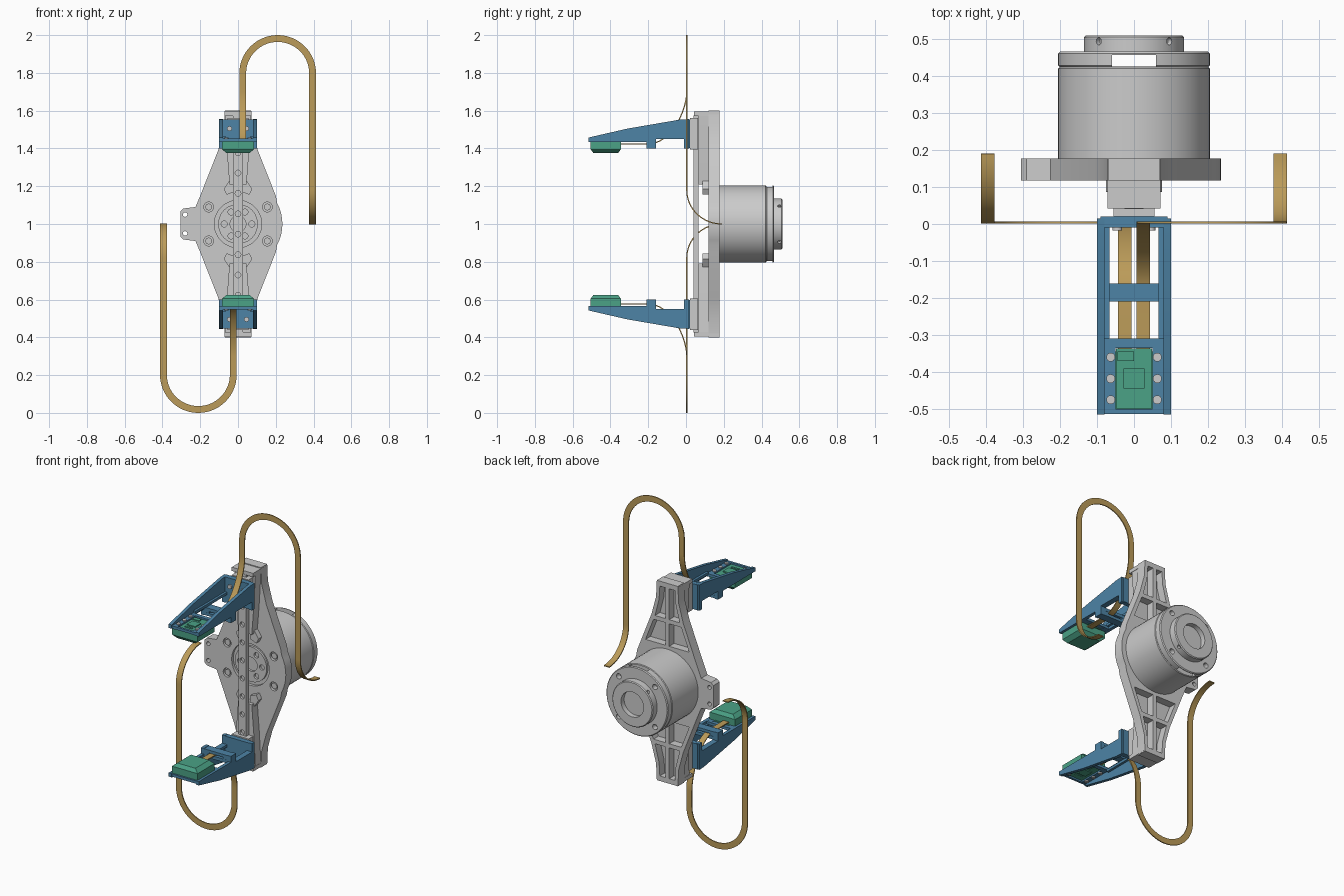
import bpy, bmesh
from math import sin, cos, pi, radians
from mathutils import Vector, Matrix

if "Cube" in bpy.data.objects:
    bpy.data.objects.remove(bpy.data.objects["Cube"])

# Everything is built around the jaw centre, then lifted to z = 1


def material(name, rgb):
    m = bpy.data.materials.new(name)
    m.diffuse_color = (*rgb, 1)
    m.use_nodes = True
    m.node_tree.nodes["Principled BSDF"].inputs["Base Color"].default_value = m.diffuse_color
    return m


BLUE = material("blue", (0.075, 0.23, 0.38))
GOLD = material("gold", (0.50, 0.33, 0.10))
GREEN = material("green", (0.07, 0.36, 0.24))


def prism(bm, pts, lo, hi, axis='y'):
    put = (lambda p, d: (p[0], d, p[1])) if axis == 'y' else (lambda p, d: (d, p[0], p[1]))
    a = [bm.verts.new(put(p, lo)) for p in pts]
    b = [bm.verts.new(put(p, hi)) for p in pts]
    bm.faces.new(a)
    bm.faces.new(b[::-1])
    for i in range(len(pts)):
        j = (i + 1) % len(pts)
        bm.faces.new((a[i], b[i], b[j], a[j]))


def box(bm, x0, x1, y0, y1, z0, z1):
    prism(bm, [(x0, z0), (x1, z0), (x1, z1), (x0, z1)], y0, y1)


def cyl(bm, x, z, r, y0, y1, n=24):
    prism(bm, [(x + r * cos(2 * pi * i / n), z + r * sin(2 * pi * i / n)) for i in range(n)], y0, y1)


def rod(bm, matrix, r, depth, n=16):
    bmesh.ops.create_cone(bm, cap_ends=True, segments=n, radius1=r, radius2=r, depth=depth, matrix=matrix)


def lathe(bm, profile, n=64):
    rings = []
    for r, y in profile:
        if r == 0:
            rings.append([bm.verts.new((0, y, 0))] * n)
        else:
            rings.append([bm.verts.new((r * cos(2 * pi * i / n), y, r * sin(2 * pi * i / n))) for i in range(n)])
    for p, q in zip(rings, rings[1:]):
        for i in range(n):
            j = (i + 1) % n
            bm.faces.new(list(dict.fromkeys((p[i], p[j], q[j], q[i]))))


def make(name, bm, mat=None, cut=None, twin=False):
    bmesh.ops.recalc_face_normals(bm, faces=bm.faces)
    me = bpy.data.meshes.new(name)
    bm.to_mesh(me)
    ob = bpy.data.objects.new(name, me)
    bpy.context.collection.objects.link(ob)
    if cut:
        tool = make(name + "_cutter", cut)
        tool.hide_render = True
        ob.location.z = 1
        mod = ob.modifiers.new("cut", 'BOOLEAN')
        mod.object, mod.solver = tool, 'EXACT'
        bpy.context.view_layer.update()
        me = bpy.data.meshes.new_from_object(ob.evaluated_get(bpy.context.evaluated_depsgraph_get()))
        ob.modifiers.clear()
        ob.data = me
        bpy.data.objects.remove(tool)
    if mat:
        me.materials.append(mat)
    me.shade_smooth()
    me.set_sharp_from_angle(angle=radians(30))
    ob.location.z = 1
    if twin:  # opposite jaw: half turn about the y axis
        other = bpy.data.objects.new(name + "_lower", me)
        other.location.z, other.rotation_euler.y = 1, pi
        bpy.context.collection.objects.link(other)
    return ob


new = bmesh.new

# Base plate with side tab, back pockets and screw recesses
arm = [(0.07, 0.6), (0.075, 0.5), (0.105, 0.39), (0.2, 0.15)]
arc = [(0.235 * cos(radians(a)), 0.235 * sin(radians(a))) for a in range(28, -29, -7)]
tab = [(-0.225, -0.09), (-0.29, -0.082), (-0.305, -0.067), (-0.305, 0.067), (-0.29, 0.082), (-0.225, 0.09)]
outline = (arm + arc + [(x, -z) for x, z in arm[::-1]] + [(-x, -z) for x, z in arm]
           + tab + [(-x, z) for x, z in arm[::-1]])
bm, cut = new(), new()
prism(bm, outline, 0.118, 0.177)
pockets = [[(0.012, 0.225), (0.145, 0.225), (0.092, 0.36), (0.012, 0.36)],
           [(0.012, 0.385), (0.082, 0.385), (0.055, 0.49), (0.05, 0.57), (0.012, 0.57)]]
for sx in (1, -1):
    for sz in (1, -1):
        for p in pockets:
            prism(cut, [(sx * x, sz * z) for x, z in p], 0.13, 0.2)
        cyl(cut, sx * 0.155, sz * 0.09, 0.026, 0.1, 0.135)
cyl(cut, 0, 0, 0.125, 0.1, 0.135, 48)
for z in (-0.05, 0.05):
    cyl(cut, -0.28, z, 0.012, 0.1, 0.2, 16)
make("base_plate", bm, cut=cut)

# Hub disc and plate screws
bm, cut = new(), new()
cyl(bm, 0, 0, 0.105, 0.122, 0.14, 48)
cyl(cut, 0, 0, 0.042, 0.11, 0.135)
for i in range(6):
    cyl(cut, 0.073 * cos(i * pi / 3), 0.073 * sin(i * pi / 3), 0.016, 0.11, 0.135, 16)
make("hub_disc", bm, cut=cut)
bm = new()
for sx in (1, -1):
    for sz in (1, -1):
        cyl(bm, sx * 0.155, sz * 0.09, 0.018, 0.122, 0.14, 16)
make("plate_screws", bm)

# Spine blocks, ear pads and sliding carriage, one set per jaw
bm = new()
prism(bm, [(0.045, 0.21), (0.06, 0.4), (0.07, 0.59), (-0.07, 0.59), (-0.06, 0.4), (-0.045, 0.21)], 0.066, 0.119)
box(bm, -0.071, 0.071, 0.042, 0.177, 0.572, 0.595)
make("spine", bm, twin=True)
bm = new()
for s in (1, -1):
    prism(bm, [(s * x, z) for x, z in [(0.02, 0.225), (0.045, 0.23), (0.075, 0.185), (0.06, 0.155), (0.02, 0.17)]],
          0.087, 0.119)
make("ear_pads", bm, twin=True)
bm = new()
box(bm, -0.056, 0.056, 0.02, 0.064, 0.395, 0.56)
make("carriage", bm, twin=True)

# Guide rail with countersunk holes
bm, cut = new(), new()
box(bm, -0.026, 0.026, 0.04, 0.067, -0.575, 0.575)
for i in range(10):
    cyl(cut, 0, -0.486 + 0.108 * i, 0.015, 0.03, 0.054, 16)
make("guide_rail", bm, cut=cut)

# Motor housing with through slot and screw holes
bm, cut = new(), new()
lathe(bm, [(0, 0.165), (0.205, 0.165), (0.205, 0.42), (0.201, 0.424), (0.205, 0.428), (0.205, 0.461), (0.2, 0.466),
           (0.135, 0.466), (0.135, 0.505), (0.13, 0.51), (0.075, 0.51), (0.075, 0.48), (0, 0.48)])
box(cut, -0.06, 0.06, 0.425, 0.457, -0.3, 0.3)
for i in range(4):
    a = pi / 4 + i * pi / 2
    cyl(cut, 0.17 * cos(a), 0.17 * sin(a), 0.016, 0.435, 0.5, 16)
    rod(cut, Matrix.Rotation(a, 4, 'Y') @ Matrix.Translation((0, 0.494, 0.135)), 0.01, 0.03)
make("motor", bm, cut=cut)

# Finger frame: side walls, lips, back wall, cross bar and tip plate
side = [(0.015, 0.555), (-0.03, 0.553), (-0.31, 0.505), (-0.515, 0.458), (-0.515, 0.435), (-0.21, 0.435),
        (-0.21, 0.40), (-0.16, 0.40), (-0.16, 0.45), (-0.01, 0.45), (-0.01, 0.40), (0.015, 0.40)]
bm = new()
for s in (1, -1):
    prism(bm, side, s * 0.08, s * 0.1, 'x')
    box(bm, *sorted((s * 0.066, s * 0.082)), -0.31, 0, 0.45, 0.465)
    box(bm, *sorted((s * 0.05, s * 0.082)), -0.514, -0.31, 0.436, 0.452)
box(bm, -0.09, 0.09, -0.0095, 0.02, 0.402, 0.554)
box(bm, -0.09, 0.09, -0.209, -0.161, 0.402, 0.419)
box(bm, -0.09, 0.09, -0.209, -0.161, 0.43, 0.449)
for x in (-0.068, 0.068):
    box(bm, x - 0.022, x + 0.022, -0.208, -0.162, 0.415, 0.435)
box(bm, -0.081, 0.081, -0.335, -0.31, 0.437, 0.453)
box(bm, -0.081, 0.081, -0.514, -0.5, 0.437, 0.453)
make("finger_frame", bm, BLUE, twin=True)

# Finger screws: tip plate and back wall
bm = new()
for x in (-0.063, 0.063):
    for y in (-0.36, -0.418, -0.475):
        rod(bm, Matrix.Translation((x, y, 0.452)), 0.012, 0.012)
for x in (-0.045, 0.045):
    cyl(bm, x, 0.505, 0.013, -0.018, 0, 16)
make("finger_screws", bm, twin=True)

# Sensing pad with chamfered contact face and a circuit board behind it
bm = new()
rings = [[bm.verts.new((sx * x, -0.425 + sy * y, z)) for sx, sy in ((1, 1), (-1, 1), (-1, -1), (1, -1))]
         for x, y, z in ((0.085, 0.08, 0.436), (0.085, 0.08, 0.395), (0.06, 0.065, 0.375))]
bm.faces.new(rings[0])
bm.faces.new(rings[2])
for p, q in zip(rings, rings[1:]):
    for i in range(4):
        bm.faces.new((p[i], p[i - 1], q[i - 1], q[i]))
make("sensor_pad", bm, GREEN, twin=True)
bm = new()
box(bm, -0.049, 0.049, -0.499, -0.336, 0.434, 0.444)
box(bm, -0.028, 0.028, -0.445, -0.39, 0.443, 0.45)
box(bm, -0.024, 0.024, -0.472, -0.46, 0.443, 0.448)
box(bm, -0.045, 0.0, -0.37, -0.345, 0.443, 0.449)
make("circuit_board", bm, GREEN, twin=True)

# Flat cable: centre line plus the direction of its width
X = Vector((1, 0, 0))
path = [(Vector((0.025, -0.345, 0.423)), X)]
c0, c1, c2, c3 = (Vector((0.025, y, z)) for y, z in ((-0.2, 0.424), (-0.08, 0.424), (0.004, 0.6), (0.004, 0.7)))
for i in range(17):
    t = i / 16
    path.append((c0 * (1 - t)**3 + c1 * 3 * t * (1 - t)**2 + c2 * 3 * t * t * (1 - t) + c3 * t**3, X))
for i in range(33):
    a = pi - pi * i / 32
    path.append((Vector((0.21 + 0.185 * cos(a), 0.004, 0.797 + 0.185 * sin(a))), Vector((-cos(a), 0, -sin(a)))))
for i in range(17):
    t = i * pi / 32
    path.append((Vector((0.395, 0.004 + 0.186 * (1 - cos(t)), 0.18 * (1 - sin(t)))), -X))
bm, rings = new(), []
for i, (p, w) in enumerate(path):
    tan = path[min(i + 1, len(path) - 1)][0] - path[max(i - 1, 0)][0]
    n = tan.cross(w).normalized() * 0.003
    w = w * 0.018
    rings.append([bm.verts.new(p + v) for v in (w + n, n - w, -w - n, w - n)])
for p, q in zip(rings, rings[1:]):
    # pair corners by proximity so the width direction may flip
    q_order = [min(q, key=lambda v: (v.co - u.co).length) for u in p] if len(set(
        min(q, key=lambda v: (v.co - u.co).length) for u in p)) == 4 else q
    for i in range(4):
        bm.faces.new((p[i], p[i - 1], q_order[i - 1], q_order[i]))
bm.faces.new(rings[0])
bm.faces.new(rings[-1])
make("flat_cable", bm, GOLD, twin=True)
